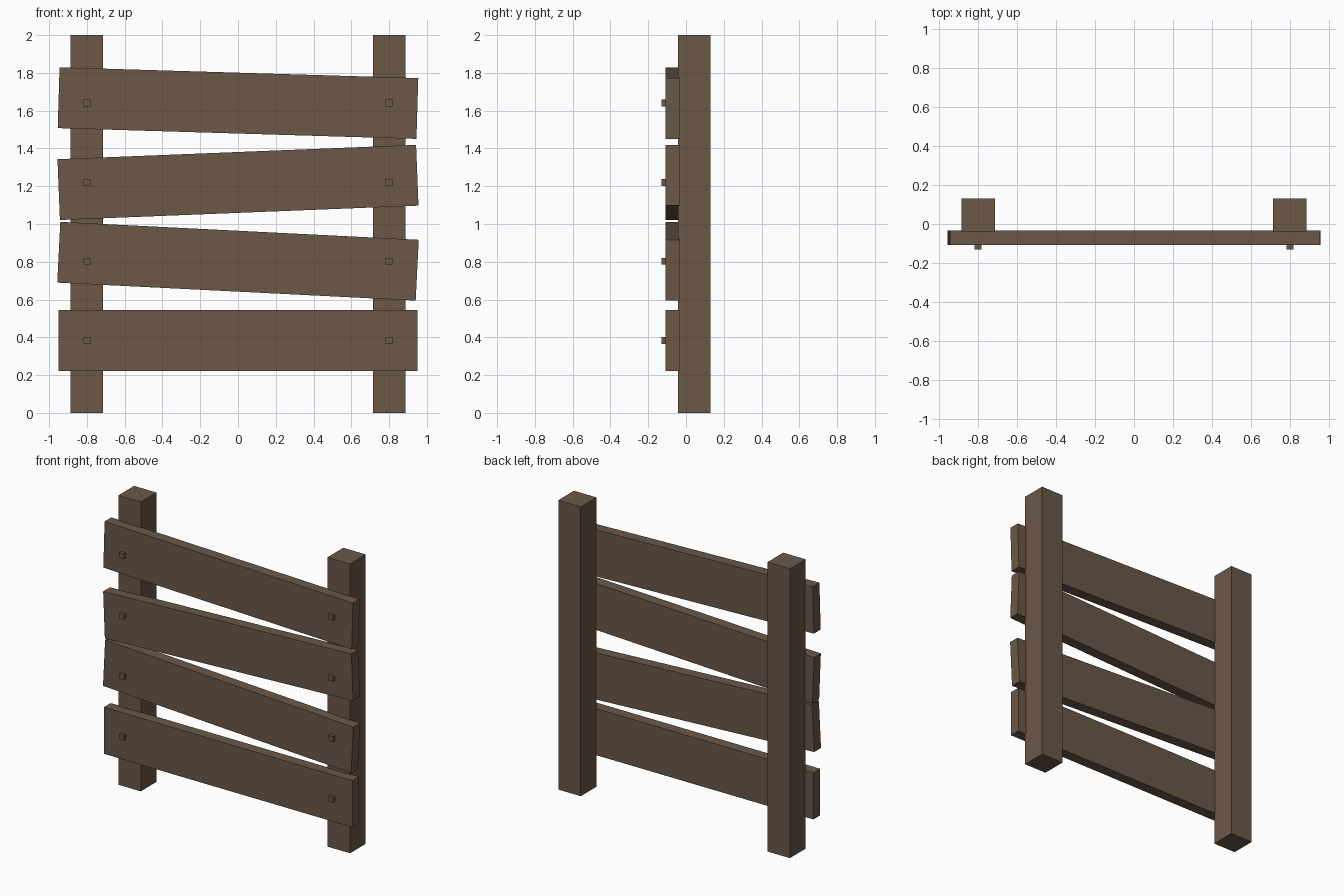
import bpy
from mathutils import Matrix, Vector

if "Cube" in bpy.data.objects:
    bpy.data.objects.remove(bpy.data.objects["Cube"])

wood = bpy.data.materials.new("brown wood")
wood.diffuse_color = (0.145, 0.098, 0.064, 1)
wood.use_nodes = True
wood.node_tree.nodes["Principled BSDF"].inputs["Base Color"].default_value = wood.diffuse_color


def box(name, centre, size, tilt=0.0):
    """Box with the given size, tilted about the y axis (positive raises +x)."""
    bpy.ops.mesh.primitive_cube_add(size=1)
    ob = bpy.context.object
    ob.name = name
    ob.data.transform(Matrix.Diagonal((*size, 1)))
    ob.data.transform(Matrix.Rotation(-tilt, 4, 'Y'))
    ob.location = Vector(centre)
    ob.data.materials.append(wood)
    return ob


# Two upright posts
for side, label in ((-1, "left"), (1, "right")):
    box(f"{label}_post", (side * 0.8, 0.044, 1.0), (0.172, 0.172, 2.0))

# Crooked planks (height, tilt), each with a square peg over either post
planks = [(0.383, 0.0), (0.803, -0.05), (1.22, 0.04), (1.64, -0.03)]
for i, (z, tilt) in enumerate(planks, 1):
    box(f"plank_{i}", (0, -0.071, z), (1.9, 0.074, 0.322), tilt)
    for side, label in ((-1, "left"), (1, "right")):
        box(f"{label}_peg_{i}", (side * 0.8, -0.115, z), (0.036, 0.03, 0.036))
